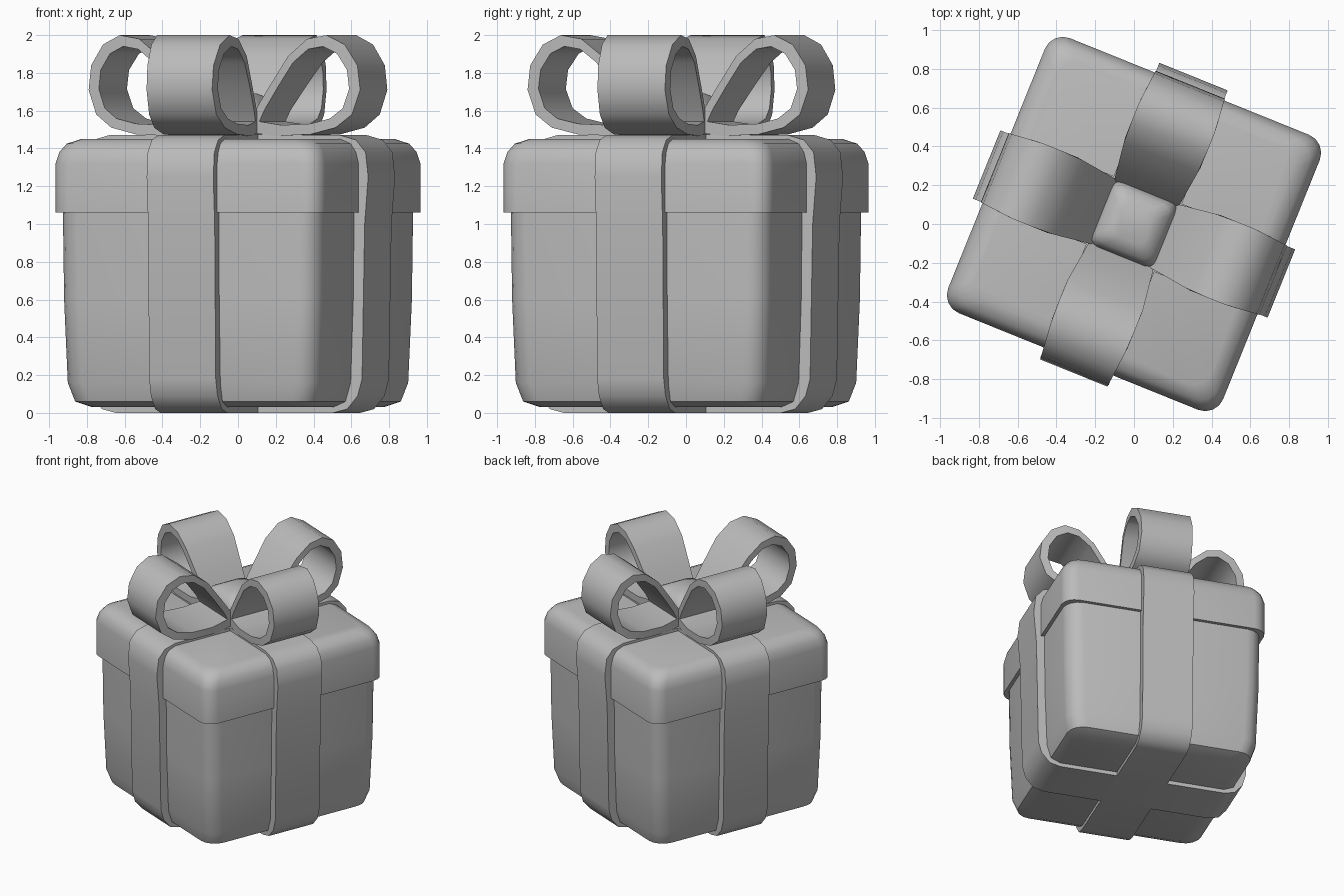
import bpy, bmesh, math
from mathutils import Matrix

if "Cube" in bpy.data.objects:
    bpy.data.objects.remove(bpy.data.objects["Cube"])

TURN = math.radians(-22)

grey = bpy.data.materials.new("plain grey")
grey.diffuse_color = (0.5, 0.5, 0.5, 1)
grey.use_nodes = True
grey.node_tree.nodes["Principled BSDF"].inputs["Base Color"].default_value = grey.diffuse_color


def finish(name, bm, angle=0.0, sharp=40):
    bmesh.ops.recalc_face_normals(bm, faces=bm.faces)
    bm.transform(Matrix.Rotation(TURN + angle, 4, 'Z'))
    me = bpy.data.meshes.new(name)
    bm.to_mesh(me)
    bm.free()
    me.materials.append(grey)
    me.shade_smooth()
    me.set_sharp_from_angle(angle=math.radians(sharp))
    ob = bpy.data.objects.new(name, me)
    bpy.context.collection.objects.link(ob)
    return ob


def rounded_box(name, rings, radius, steps=4):
    """Stack of rounded squares; rings = (half size, z)."""
    bm = bmesh.new()
    loops = []
    for h, z in rings:
        loop = []
        for c in range(4):
            base = math.pi / 4 + c * math.pi / 2
            cx = math.copysign(h - radius, math.cos(base))
            cy = math.copysign(h - radius, math.sin(base))
            for s in range(steps + 1):
                a = c * math.pi / 2 + s / steps * math.pi / 2
                loop.append(bm.verts.new((cx + radius * math.cos(a),
                                          cy + radius * math.sin(a), z)))
        loops.append(loop)
    n = len(loops[0])
    for a, b in zip(loops, loops[1:]):
        for i in range(n):
            j = (i + 1) % n
            bm.faces.new((a[i], a[j], b[j], b[i]))
    bm.faces.new(loops[0])
    bm.faces.new(loops[-1])
    return finish(name, bm)


def band(name, outer, centre, scale, half_width, angle, sharp=40):
    """Closed strip: an (x, z) outline, a smaller inner copy, and a width."""
    bm = bmesh.new()
    cx, cz = centre
    inner = [(cx + (x - cx) * scale, cz + (z - cz) * scale) for x, z in outer]
    grid = []
    for prof in (outer, inner):
        for side in (-1, 1):
            grid.append([bm.verts.new((x, side * half_width(x), z))
                         for x, z in prof])
    o0, o1, i0, i1 = grid
    n = len(outer)
    for i in range(n):
        j = (i + 1) % n
        for a, b in ((o0, o1), (o1, i1), (i1, i0), (i0, o0)):
            bm.faces.new((a[i], a[j], b[j], b[i]))
    return finish(name, bm, angle, sharp)


# box and lid
rounded_box("box_body", [(0.62, 0.03), (0.69, 0.06), (0.72, 0.16),
                         (0.735, 0.6), (0.74, 1.08)], 0.12)
rounded_box("box_lid", [(0.765, 1.06), (0.765, 1.32), (0.75, 1.38),
                        (0.72, 1.425), (0.66, 1.45)], 0.1)

# ribbons wrapped around the box in both directions
half = [(0.0, 1.475), (0.66, 1.47), (0.75, 1.445), (0.805, 1.38), (0.82, 1.25),
        (0.80, 1.0), (0.785, 0.18), (0.76, 0.09), (0.70, 0.02), (0.62, 0.0)]
wrap = half + [(0.0, 0.0)] + [(-x, z) for x, z in reversed(half[1:])]
for k, name in enumerate(("ribbon_across", "ribbon_along")):
    band(name, wrap, (0, 0.74), 0.9, lambda x: 0.19, k * math.pi / 2)

# four bow loops, the front one slightly longer
loop = [(0.11, 1.49), (0.15, 1.57), (0.25, 1.72), (0.37, 1.89), (0.48, 1.98),
        (0.59, 2.0), (0.69, 1.95), (0.76, 1.84), (0.775, 1.71), (0.73, 1.58),
        (0.64, 1.51), (0.5, 1.475), (0.28, 1.465)]
for k, name in enumerate(("right", "back", "left", "front")):
    reach = 1.07 if k == 3 else 1.0
    band("bow_loop_" + name, [(x * reach, z) for x, z in loop],
         (0.5 * reach, 1.73), 0.78,
         lambda x: 0.17 + 0.04 * min(1, max(0, (x - 0.1) / 0.3))
         - 0.1 * max(0, x - 0.6),
         k * math.pi / 2)

# knot in the middle of the bow
rounded_box("bow_knot", [(0.15, 1.45), (0.18, 1.52), (0.18, 1.6),
                         (0.15, 1.66), (0.09, 1.69)], 0.05, 3)
